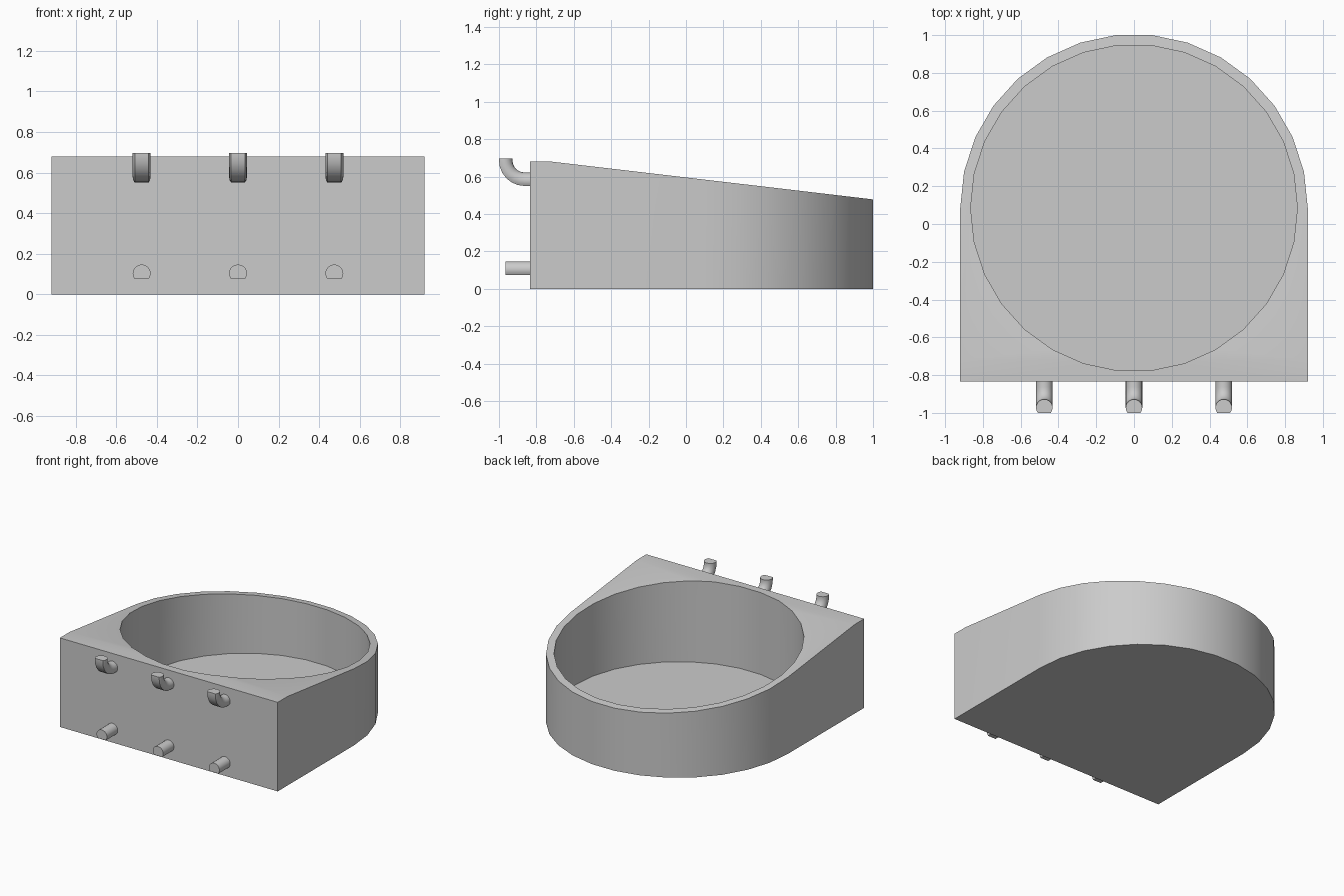
import bpy, bmesh, math
from mathutils import Vector

if "Cube" in bpy.data.objects:
    bpy.data.objects.remove(bpy.data.objects["Cube"])

R_OUT, R_IN, CY = 0.92, 0.865, 0.085      # cup radii and centre
BACK, FLOOR, HIGH, LOW, KINK = -0.835, 0.055, 0.68, 0.478, -0.72

plastic = bpy.data.materials.new("grey plastic")
plastic.diffuse_color = (0.6, 0.6, 0.6, 1)
plastic.use_nodes = True
plastic.node_tree.nodes["Principled BSDF"].inputs["Base Color"].default_value = plastic.diffuse_color


def make_object(name, bm):
    bmesh.ops.recalc_face_normals(bm, faces=bm.faces)
    mesh = bpy.data.meshes.new(name)
    bm.to_mesh(mesh)
    bm.free()
    mesh.materials.append(plastic)
    ob = bpy.data.objects.new(name, mesh)
    bpy.context.collection.objects.link(ob)
    return ob


def smooth(ob, degrees=30):
    bpy.ops.object.select_all(action='DESELECT')
    ob.select_set(True)
    bpy.context.view_layer.objects.active = ob
    bpy.ops.object.shade_smooth_by_angle(angle=math.radians(degrees))


def loft(rings):
    """Closed solid through a list of equal-length point rings."""
    bm = bmesh.new()
    vs = [[bm.verts.new(p) for p in ring] for ring in rings]
    n = len(vs[0])
    for a, b in zip(vs, vs[1:]):
        for i in range(n):
            j = (i + 1) % n
            bm.faces.new((a[i], a[j], b[j], b[i]))
    bm.faces.new(vs[0])
    bm.faces.new(vs[-1])
    return bm


def arc(r, count):
    return [(r * math.cos(math.radians(12 * i)), CY + r * math.sin(math.radians(12 * i)))
            for i in range(count)]


# Body: D-shaped plan, top sliced to a slope
plan = [(-R_OUT, BACK), (R_OUT, BACK)] + arc(R_OUT, 16)
bm = loft([[(x, y, z) for x, y in plan] for z in (0, HIGH)])
bmesh.ops.bisect_plane(bm, geom=bm.verts[:] + bm.edges[:] + bm.faces[:],
                       plane_co=(0, KINK, HIGH), plane_no=Vector((0, HIGH - LOW, 1 - KINK)).normalized(),
                       dist=1e-5, clear_outer=True)
bmesh.ops.holes_fill(bm, edges=[e for e in bm.edges if e.is_boundary], sides=0)
body = make_object("bin_body", bm)

# Round pocket cut into the body
cutter = make_object("pocket_cutter", loft([[(x, y, z) for x, y in arc(R_IN, 30)] for z in (FLOOR, 1)]))
cutter.hide_render = True
mod = body.modifiers.new("pocket", 'BOOLEAN')
mod.object, mod.operation, mod.solver = cutter, 'DIFFERENCE', 'EXACT'
bpy.context.view_layer.objects.active = body
bpy.ops.object.modifier_apply(modifier="pocket")
bpy.data.objects.remove(cutter)
smooth(body)

# Peg cross-section: a circle with a flat underside
PEG_R, FLAT = 0.044, -0.028
start = math.asin(FLAT / PEG_R)
section = [(PEG_R * math.cos(t), PEG_R * math.sin(t))
           for t in (start + (math.pi - 2 * start) * i / 14 for i in range(15))]


def peg_ring(x, y, z, turn=0.0):
    """Section at a path point; turn goes from level (0) to upright (90 degrees)."""
    return [(x + u, y + v * math.sin(turn), z + v * math.cos(turn)) for u, v in section]


BEND, BY, BZ = 0.109, -0.863, 0.687       # hook bend radius and centre
for label, x in (("left", -0.475), ("middle", 0), ("right", 0.475)):
    # Straight lower peg
    smooth(make_object(f"lower_peg_{label}", loft([peg_ring(x, y, 0.103) for y in (-0.965, -0.82)])))
    # Upper hook: short stub, quarter bend, upright tip
    rings = [peg_ring(x, -0.82, BZ - BEND)]
    for i in range(7):
        t = math.pi / 2 * i / 6
        rings.append(peg_ring(x, BY - BEND * math.sin(t), BZ - BEND * math.cos(t), t))
    rings.append(peg_ring(x, BY - BEND, 0.697, math.pi / 2))
    smooth(make_object(f"upper_hook_{label}", loft(rings)))
